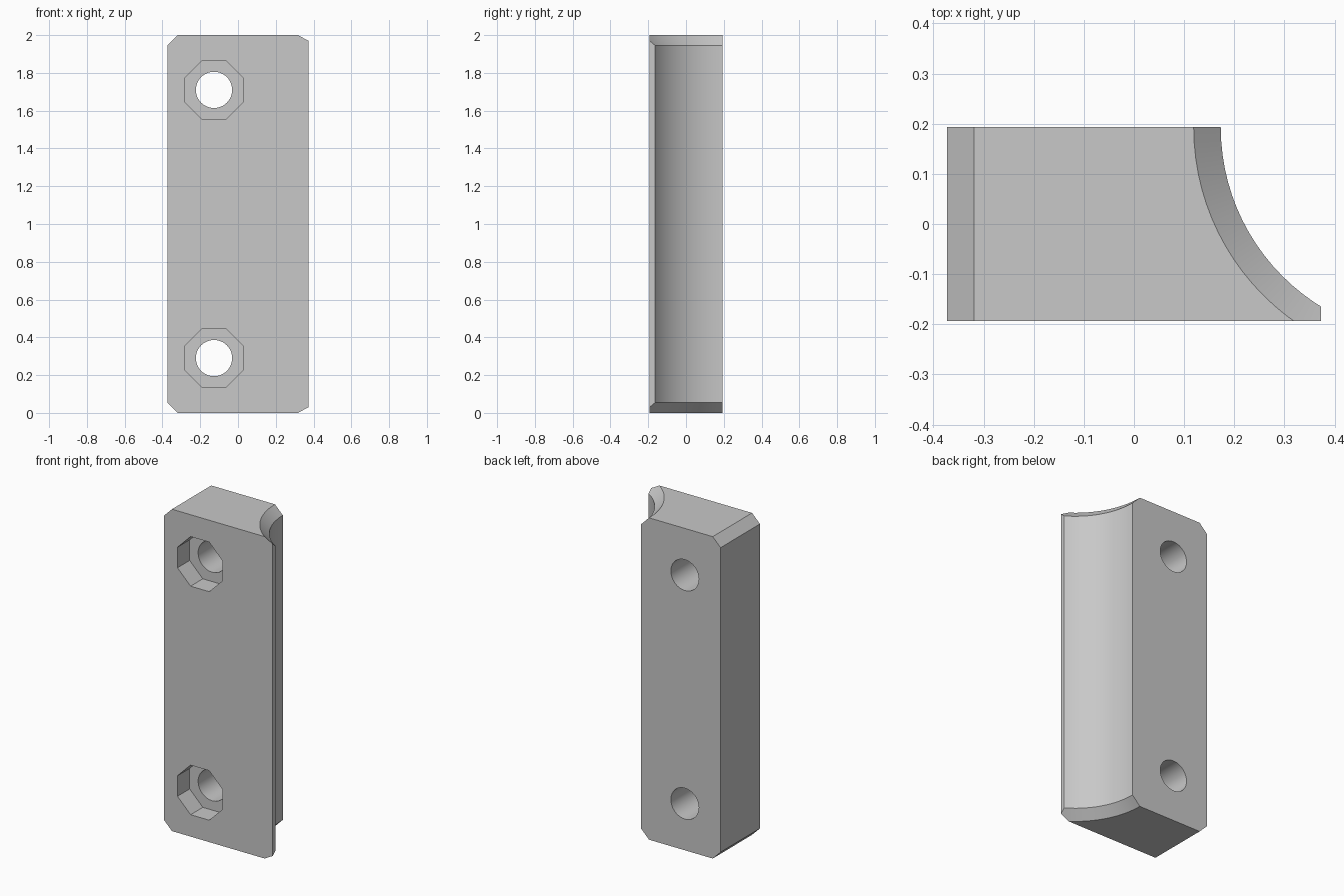
import bpy, bmesh, math
from mathutils import Matrix, Vector

if "Cube" in bpy.data.objects:
    bpy.data.objects.remove(bpy.data.objects["Cube"], do_unlink=True)

HALF_W, HALF_D, HEIGHT = 0.373, 0.193, 2.0
CHAMFER = 0.054
ARC_R, ARC_X, ARC_Y = 0.42, 0.593, HALF_D
HOLE_X, HOLE_R, HOLE_SPREAD = -0.127, 0.096, 0.71
POCKET_R, POCKET_DEPTH = 0.154 / math.cos(math.pi / 8), 0.12

# Single grey material
grey = bpy.data.materials.new("light_grey")
grey.use_nodes = True
colour = (0.58, 0.58, 0.58, 1)
grey.diffuse_color = colour
grey.node_tree.nodes["Principled BSDF"].inputs["Base Color"].default_value = colour


def finish(name, bm):
    bmesh.ops.recalc_face_normals(bm, faces=bm.faces)
    mesh = bpy.data.meshes.new(name)
    bm.to_mesh(mesh)
    bm.free()
    mesh.materials.append(grey)
    obj = bpy.data.objects.new(name, mesh)
    bpy.context.collection.objects.link(obj)
    return obj


def drill(name, radius, sides, y0, y1, z, turn=0.0):
    """Prism along y, centred on the hole axis."""
    bm = bmesh.new()
    place = (Matrix.Translation((HOLE_X, (y0 + y1) / 2, z))
             @ Matrix.Rotation(math.pi / 2, 4, "X") @ Matrix.Rotation(turn, 4, "Z"))
    bmesh.ops.create_cone(bm, cap_ends=True, segments=sides, radius1=radius,
                          radius2=radius, depth=y1 - y0, matrix=place)
    return finish(name, bm)


def cut(target, cutter):
    mod = target.modifiers.new("cut", "BOOLEAN")
    mod.operation = "DIFFERENCE"
    mod.solver = "EXACT"
    mod.object = cutter
    bpy.context.view_layer.objects.active = target
    bpy.ops.object.modifier_apply(modifier=mod.name)
    bpy.data.objects.remove(cutter, do_unlink=True)


# Block: outline with chamfered left corners, extruded through the depth
bm = bmesh.new()
outline = [(-HALF_W, CHAMFER), (-HALF_W + CHAMFER, 0), (HALF_W, 0), (HALF_W, HEIGHT),
           (-HALF_W + CHAMFER, HEIGHT), (-HALF_W, HEIGHT - CHAMFER)]
face = bm.faces.new([bm.verts.new((x, -HALF_D, z)) for x, z in outline])
side = bmesh.ops.extrude_face_region(bm, geom=[face])
bmesh.ops.translate(bm, vec=(0, 2 * HALF_D, 0),
                    verts=[g for g in side["geom"] if isinstance(g, bmesh.types.BMVert)])
block = finish("mounting_block", bm)

# Concave side: a turned cutter that flares at both ends to chamfer the arc
bm = bmesh.new()
over = 0.1
profile = [(0, -over), (ARC_R + CHAMFER + over, -over), (ARC_R, CHAMFER),
           (ARC_R, HEIGHT - CHAMFER), (ARC_R + CHAMFER + over, HEIGHT + over),
           (0, HEIGHT + over)]
axis = Vector((ARC_X, ARC_Y, 0))
pts = [bm.verts.new(axis + Vector((-r, 0, z))) for r, z in profile]
edges = [bm.edges.new(pair) for pair in zip(pts, pts[1:])]
bmesh.ops.spin(bm, geom=pts + edges, cent=axis, axis=(0, 0, 1),
               angle=2 * math.pi, steps=96, use_merge=True)
bmesh.ops.remove_doubles(bm, verts=bm.verts, dist=1e-5)
cut(block, finish("arc_cutter", bm))

# Two through holes with octagonal pockets in the front
for sign in (-1, 1):
    z = HEIGHT / 2 + sign * HOLE_SPREAD
    cut(block, drill("hole_cutter", HOLE_R, 48, -HALF_D - over, HALF_D + over, z))
    cut(block, drill("pocket_cutter", POCKET_R, 8, -HALF_D - over,
                     -HALF_D + POCKET_DEPTH, z, math.pi / 8))

# Smooth curved walls, keep edges crisp
bpy.ops.object.select_all(action="DESELECT")
block.select_set(True)
bpy.context.view_layer.objects.active = block
bpy.ops.object.shade_smooth_by_angle(angle=math.radians(30))
